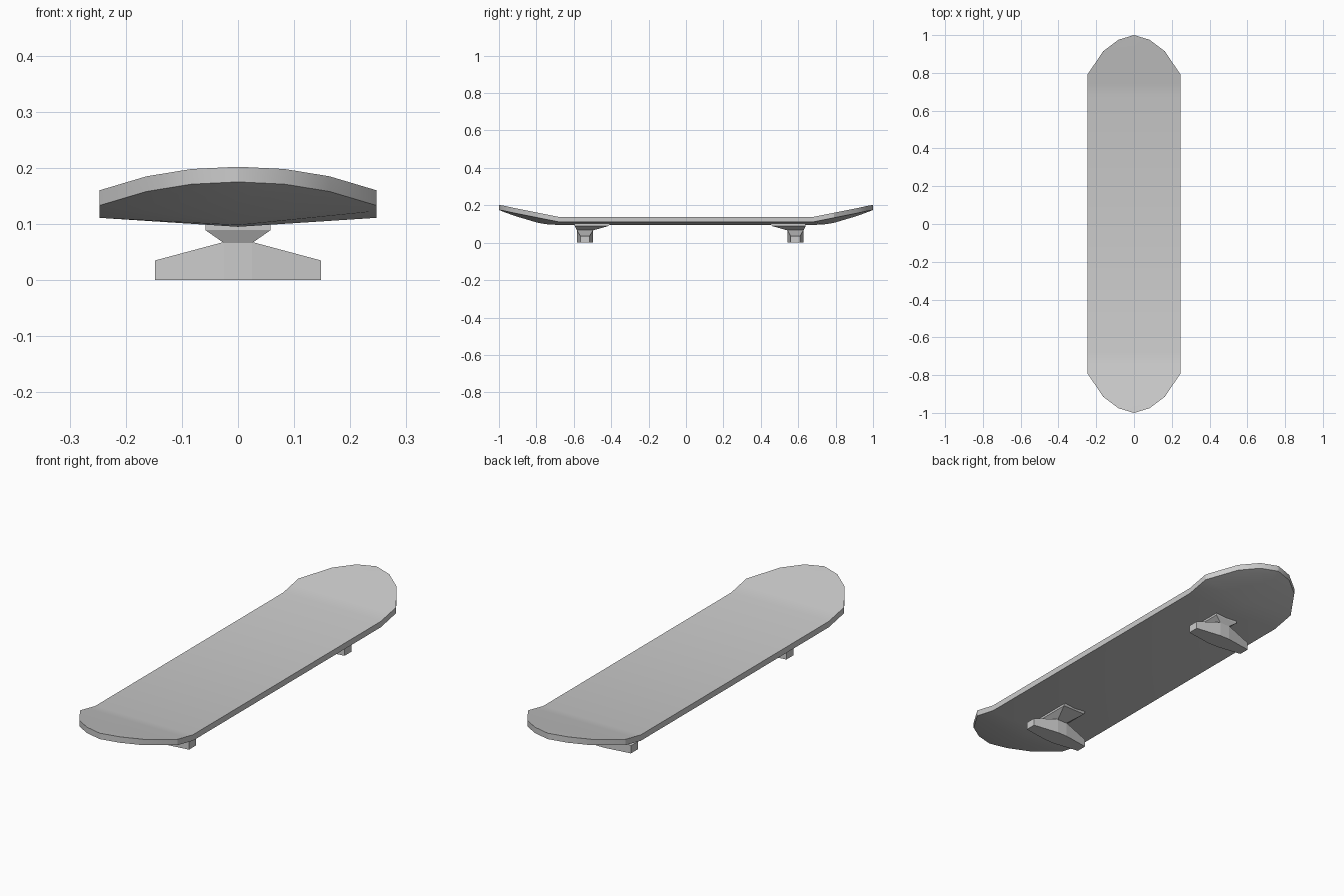
import bpy, bmesh

if "Cube" in bpy.data.objects:
    bpy.data.objects.remove(bpy.data.objects["Cube"])


def loft(name, rings):
    """Bridge equal-sized closed rings and cap both ends."""
    bm = bmesh.new()
    vs = [[bm.verts.new(p) for p in r] for r in rings]
    n = len(rings[0])
    for a, b in zip(vs, vs[1:]):
        for i in range(n):
            j = (i + 1) % n
            bm.faces.new((a[i], a[j], b[j], b[i]))
    bm.faces.new(vs[0])
    bm.faces.new(vs[-1])
    bmesh.ops.remove_doubles(bm, verts=bm.verts, dist=1e-5)
    bmesh.ops.dissolve_degenerate(bm, edges=bm.edges, dist=1e-5)
    bmesh.ops.recalc_face_normals(bm, faces=bm.faces)
    me = bpy.data.meshes.new(name)
    bm.to_mesh(me)
    bm.free()
    ob = bpy.data.objects.new(name, me)
    bpy.context.collection.objects.link(ob)
    return ob


# Deck: stations of (y, half width, top z, keel z), mirrored front to back
stations = [
    (0.68, 0.247, 0.138, 0.095),
    (0.74, 0.247, 0.150, 0.098),
    (0.79, 0.247, 0.160, 0.106),
    (0.915, 0.163, 0.185, 0.143),
    (0.975, 0.083, 0.198, 0.165),
    (1.0, 0.001, 0.202, 0.175),
]
RIM = 0.027


def deck_ring(y, w, top, keel):
    return [(-w, y, top), (0, y, top), (w, y, top),
            (w, y, top - RIM), (0, y, keel), (-w, y, top - RIM)]


both_ends = [(-y, w, t, k) for y, w, t, k in reversed(stations)] + stations
deck = loft("deck", [deck_ring(*s) for s in both_ends])
bpy.context.view_layer.objects.active = deck
deck.select_set(True)
bpy.ops.object.shade_smooth_by_angle(angle=0.5)
deck.select_set(False)


# Trucks: s points from the truck towards the middle of the board
def truck(label, y, s):
    # Hanger, wide and deep in the middle, tapering to small square ends
    hanger = [(-0.148, 0.025, 0.035), (-0.025, 0.043, 0.068),
              (0.025, 0.043, 0.068), (0.148, 0.025, 0.035)]
    loft(label + "_hanger", [[(x, y - d, 0), (x, y + d, 0),
                              (x, y + d, h), (x, y - d, h)]
                             for x, d, h in hanger])
    # Base plate, flaring from the waist up to the deck
    base = [(0.066, 0.025, -0.043, 0.043), (0.089, 0.058, -0.055, 0.125),
            (0.102, 0.058, -0.055, 0.135)]
    loft(label + "_base", [[(-w, y + s * a, z), (w, y + s * a, z),
                            (w, y + s * b, z), (-w, y + s * b, z)]
                           for z, w, a, b in base])


truck("front_truck", -0.54, 1)
truck("rear_truck", 0.585, -1)
